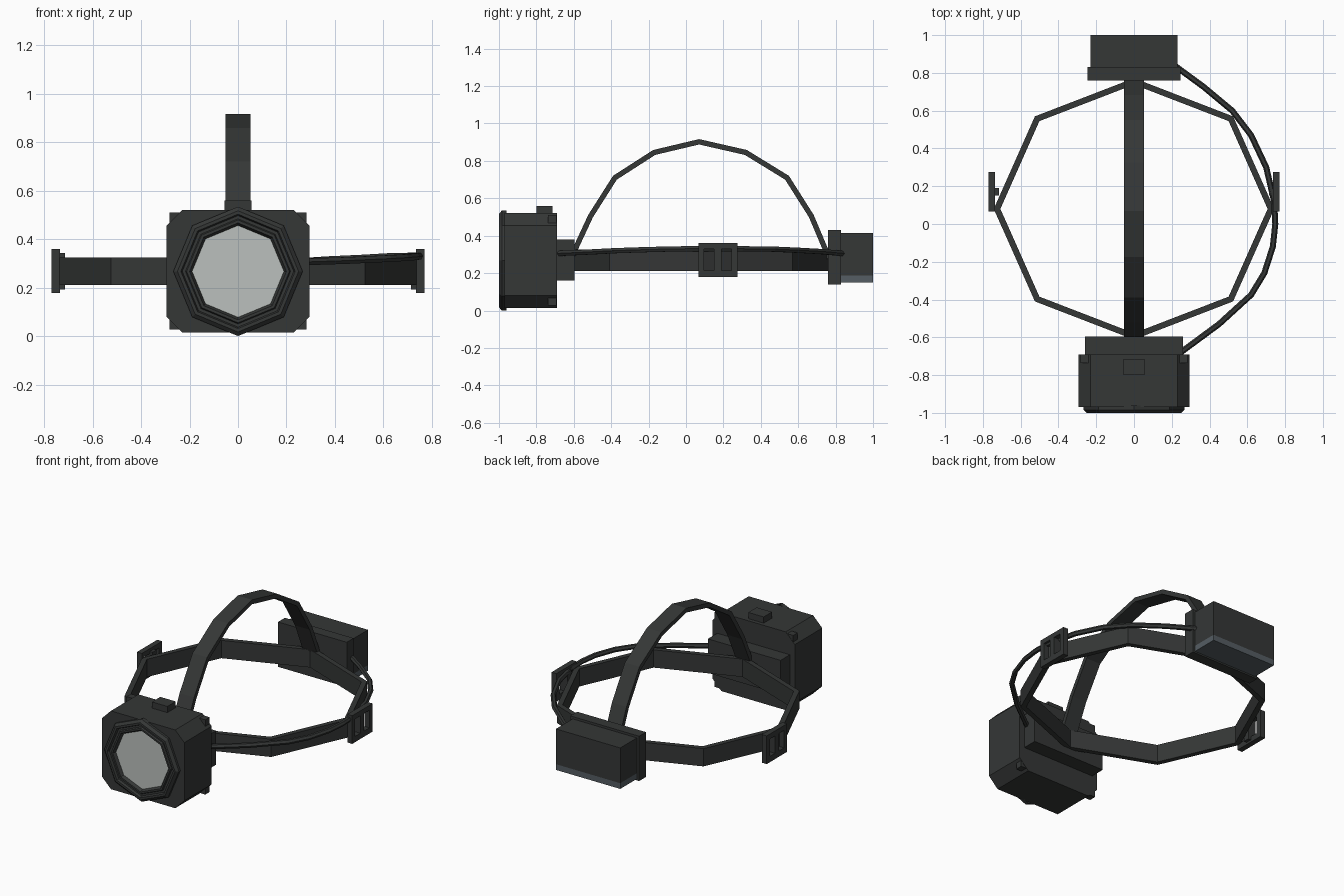
import bpy, bmesh, math
from mathutils import Vector

if "Cube" in bpy.data.objects:
    bpy.data.objects.remove(bpy.data.objects["Cube"])


def material(name, r, g, b):
    m = bpy.data.materials.new(name)
    m.diffuse_color = (r, g, b, 1)
    m.use_nodes = True
    m.node_tree.nodes["Principled BSDF"].inputs["Base Color"].default_value = m.diffuse_color
    return m


DARK = material("dark_plastic", 0.035, 0.038, 0.037)
LENS = material("lens_glass", 0.5, 0.53, 0.51)
STEEL = material("blue_grey", 0.09, 0.11, 0.125)


def make(name, verts, faces, mat=DARK):
    bm = bmesh.new()
    vs = [bm.verts.new(v) for v in verts]
    for f in faces:
        bm.faces.new([vs[i] for i in f])
    bmesh.ops.recalc_face_normals(bm, faces=bm.faces[:])
    me = bpy.data.meshes.new(name)
    bm.to_mesh(me)
    bm.free()
    me.materials.append(mat)
    ob = bpy.data.objects.new(name, me)
    bpy.context.collection.objects.link(ob)
    return ob


def box(name, x, y, z, mat=DARK):
    verts = [(a, b, c) for a in x for b in y for c in z]
    faces = [(0, 1, 3, 2), (4, 6, 7, 5), (0, 4, 5, 1),
             (2, 3, 7, 6), (0, 2, 6, 4), (1, 5, 7, 3)]
    return make(name, verts, faces, mat)


def ribbon(name, pts, thick, lo, hi, place, closed):
    """Flat strap following a 2D path with mitred corners."""
    n, verts, faces = len(pts), [], []
    p = [Vector(q) for q in pts]
    for i in range(n):
        a = p[i] - p[i - 1] if closed or i else p[1] - p[0]
        b = p[(i + 1) % n] - p[i] if closed or i < n - 1 else a
        a, b = a.normalized(), b.normalized()
        t = (a + b).normalized()
        nrm = Vector((-t.y, t.x)) * (thick / 2 / max(t.dot(a), 0.3))
        for s, w in ((1, lo), (1, hi), (-1, hi), (-1, lo)):
            q = p[i] + nrm * s
            verts.append(place(q.x, q.y, w))
    for i in range(n if closed else n - 1):
        j = (i + 1) % n
        for k in range(4):
            l = (k + 1) % 4
            faces.append((4 * i + k, 4 * i + l, 4 * j + l, 4 * j + k))
    if not closed:
        e = 4 * n - 4
        faces += [(0, 1, 2, 3), (e, e + 1, e + 2, e + 3)]
    return make(name, verts, faces)


# Eight-sided head band
band = [(0.725 * math.cos(i * math.pi / 4), 0.08 + 0.675 * math.sin(i * math.pi / 4))
        for i in range(8)]
ribbon("head_band", band, 0.032, 0.21, 0.325, lambda u, v, w: (u, v, w), True)

# Strap over the crown
crown = [(-0.61, 0.29), (-0.51, 0.505), (-0.38, 0.71), (-0.17, 0.845), (0.07, 0.902),
         (0.32, 0.845), (0.54, 0.71), (0.67, 0.505), (0.765, 0.28)]
ribbon("crown_strap", crown, 0.028, -0.052, 0.052, lambda u, v, w: (w, u, v), False)

# Lamp housing: chamfered block
cz, hx, hz, c = 0.267, 0.295, 0.253, 0.065
outline = [(hx, hz - c), (hx - c, hz), (c - hx, hz), (-hx, hz - c),
           (-hx, c - hz), (c - hx, -hz), (hx - c, -hz), (hx, c - hz)]
verts = [(x, y, cz + z) for y in (-0.97, -0.69) for x, z in outline]
make("lamp_housing", verts,
     [tuple(range(8)), tuple(range(8, 16))] +
     [(i, (i + 1) % 8, 8 + (i + 1) % 8, 8 + i) for i in range(8)])

# Screw blocks on the back corners of the housing
for sx in (-1, 1):
    for z in ((0.027, 0.075), (0.46, 0.51)):
        box("housing_corner", sorted((sx * 0.23, sx * 0.282)), (-0.737, -0.692), z)

# Stepped eight-sided bezel and lens
profile = [(0.267, -0.96), (0.267, -0.985), (0.25, -1.0), (0.236, -1.0), (0.23, -0.985),
           (0.217, -0.985), (0.212, -0.995), (0.2, -0.995), (0.189, -0.975)]


def ring(r, y):
    return [(r * math.sin(i * math.pi / 4), y, cz + r * math.cos(i * math.pi / 4))
            for i in range(8)]


verts = [v for r, y in profile for v in ring(r, y)]
faces = [(8 * k + i, 8 * k + (i + 1) % 8, 8 * k + 8 + (i + 1) % 8, 8 * k + 8 + i)
         for k in range(len(profile) - 1) for i in range(8)]
make("lamp_bezel", verts, faces)
make("lens", ring(0.19, -0.976) + ring(0.19, -0.972),
     [tuple(range(8)), tuple(range(8, 16))] +
     [(i, (i + 1) % 8, 8 + (i + 1) % 8, 8 + i) for i in range(8)], LENS)

# Lamp mount, switch and battery pack
box("lamp_mount", (-0.26, 0.26), (-0.695, -0.595), (0.16, 0.38))
box("switch", (-0.055, 0.055), (-0.8, -0.715), (0.515, 0.56))
box("battery_plate", (-0.246, 0.246), (0.76, 0.83), (0.14, 0.43))
box("battery_case", (-0.23, 0.23), (0.825, 1.0), (0.187, 0.415))
box("battery_base", (-0.23, 0.23), (0.825, 1.0), (0.15, 0.187), STEEL)

# Side buckles: frame with two open slots, plus a thin inner lip
for sx in (-1, 1):
    x = sorted((sx * 0.735, sx * 0.77))
    for y in ((0.067, 0.097), (0.15, 0.19), (0.243, 0.275)):
        box("buckle_bar", x, y, (0.178, 0.36))
    for z in ((0.178, 0.215), (0.328, 0.36)):
        for y in ((0.097, 0.15), (0.19, 0.243)):
            box("buckle_rail", x, y, z)
    box("buckle_lip", sorted((sx * 0.715, sx * 0.737)), (0.15, 0.19), (0.192, 0.342))

# Power cable from battery to lamp
path = [(0.22, 0.835, 0.305), (0.37, 0.725, 0.315), (0.52, 0.6, 0.322), (0.62, 0.47, 0.328),
        (0.70, 0.3, 0.33), (0.742, 0.12, 0.33), (0.748, 0.0, 0.33), (0.735, -0.12, 0.328),
        (0.69, -0.26, 0.324), (0.62, -0.375, 0.32), (0.45, -0.53, 0.312), (0.24, -0.685, 0.305)]
cu = bpy.data.curves.new("power_cable", 'CURVE')
cu.dimensions = '3D'
cu.bevel_depth = 0.016
cu.bevel_resolution = 1
cu.use_fill_caps = True
sp = cu.splines.new('POLY')
sp.points.add(len(path) - 1)
for pt, co in zip(sp.points, path):
    pt.co = (*co, 1)
sp.use_smooth = False
cu.materials.append(DARK)
bpy.context.collection.objects.link(bpy.data.objects.new("power_cable", cu))
